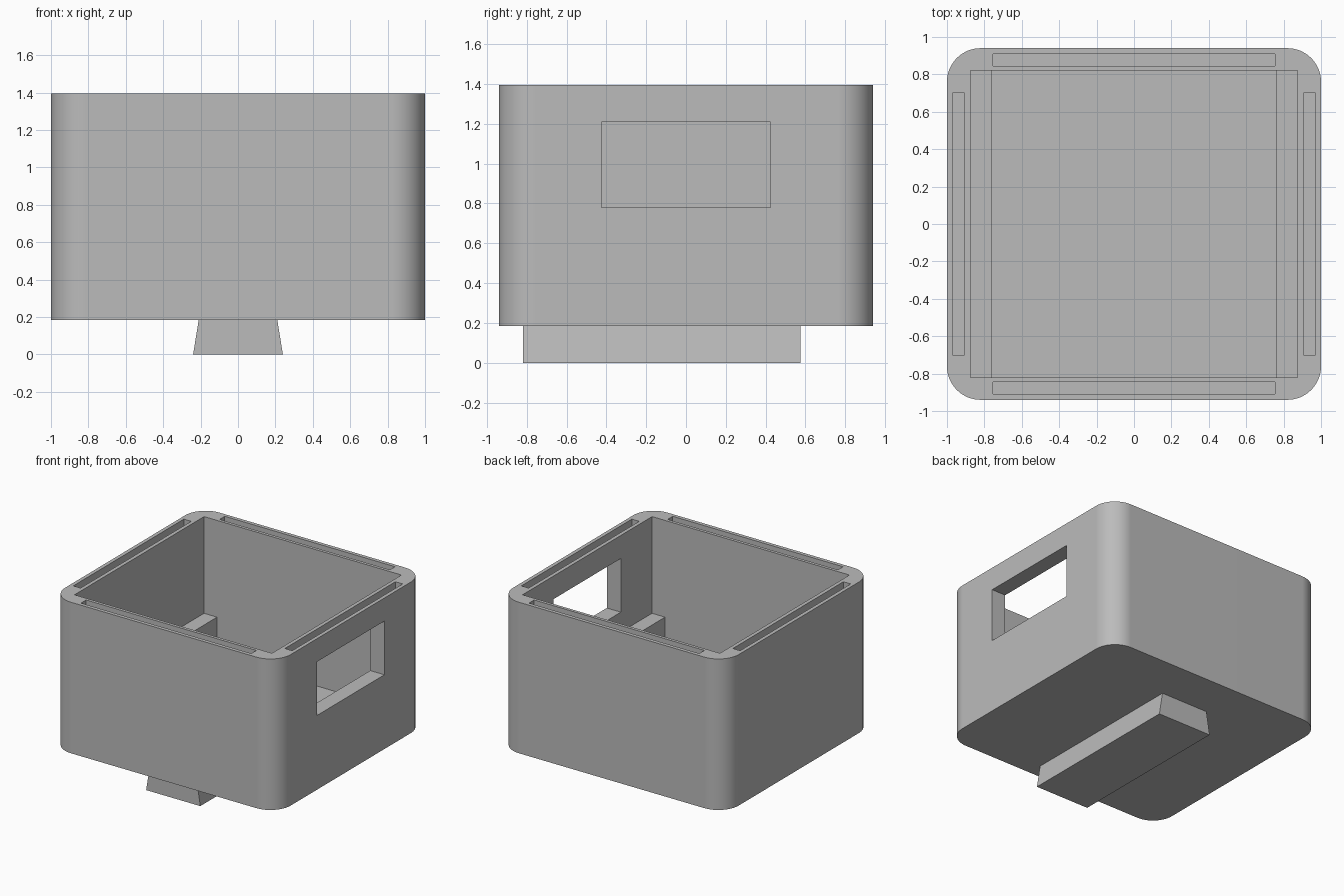
import bpy, bmesh, math

if "Cube" in bpy.data.objects:
    bpy.data.objects.remove(bpy.data.objects["Cube"], do_unlink=True)

BASE, TOP = 0.185, 1.395      # underside and rim of the box
HX, HY, RADIUS = 1.0, 0.94, 0.18
CX, CY, LEDGE = 0.875, 0.82, 0.76

grey = bpy.data.materials.new("plain grey")
grey.use_nodes = True
grey.diffuse_color = (0.5, 0.5, 0.5, 1)
grey.node_tree.nodes["Principled BSDF"].inputs["Base Color"].default_value = (0.5, 0.5, 0.5, 1)


def extrude(name, outline, offset):
    """Make a solid by sweeping a closed outline along an offset."""
    bm = bmesh.new()
    face = bm.faces.new([bm.verts.new(p) for p in outline])
    swept = bmesh.ops.extrude_face_region(bm, geom=[face])["geom"]
    verts = [v for v in swept if isinstance(v, bmesh.types.BMVert)]
    bmesh.ops.translate(bm, verts=verts, vec=offset)
    bmesh.ops.recalc_face_normals(bm, faces=bm.faces)
    mesh = bpy.data.meshes.new(name)
    bm.to_mesh(mesh)
    bm.free()
    mesh.materials.append(grey)
    obj = bpy.data.objects.new(name, mesh)
    bpy.context.collection.objects.link(obj)
    return obj


def block(name, x0, x1, y0, y1, z0, z1):
    outline = [(x0, y0, z0), (x1, y0, z0), (x1, y1, z0), (x0, y1, z0)]
    return extrude(name, outline, (0, 0, z1 - z0))


def carve(target, cutter):
    """Subtract a cutter from the target, then discard it."""
    cutter.hide_render = True
    mod = target.modifiers.new("carve", "BOOLEAN")
    mod.operation, mod.solver, mod.object = "DIFFERENCE", "EXACT", cutter
    bpy.context.view_layer.objects.active = target
    bpy.ops.object.modifier_apply(modifier=mod.name)
    bpy.data.objects.remove(cutter, do_unlink=True)


# Box with rounded upright corners
outline = []
STEPS = 16
for quarter, (sx, sy) in enumerate([(1, 1), (-1, 1), (-1, -1), (1, -1)]):
    for i in range(STEPS + 1):
        a = (quarter + i / STEPS) * math.pi / 2
        outline.append((sx * (HX - RADIUS) + RADIUS * math.cos(a),
                        sy * (HY - RADIUS) + RADIUS * math.sin(a), BASE))
box = extrude("box_body", outline, (0, 0, TOP - BASE))

# Cavity: wide above the side ledges, narrower below them
carve(box, block("upper_cavity", -CX, CX, -CY, CY, 0.62, TOP + 0.1))
carve(box, block("lower_cavity", -LEDGE, LEDGE, -CY, CY, 0.305, 0.7))

# Window through the left wall
carve(box, block("window", 0.8, 1.1, -0.425, 0.425, 0.78, 1.21))

# Grooves in the rim, one along each wall
FLOOR = TOP - 0.12
for s in (-1, 1):
    x0, x1 = sorted((s * 0.905, s * 0.97))
    carve(box, block("side_groove", x0, x1, -0.7, 0.7, FLOOR, TOP + 0.1))
    y0, y1 = sorted((s * 0.845, s * 0.91))
    carve(box, block("end_groove", -0.755, 0.755, y0, y1, FLOOR, TOP + 0.1))

# Smooth corners, flat walls
bpy.ops.object.select_all(action="DESELECT")
box.select_set(True)
bpy.context.view_layer.objects.active = box
bpy.ops.object.shade_smooth_by_angle(angle=math.radians(30))
weighted = box.modifiers.new("flat_walls", "WEIGHTED_NORMAL")
weighted.keep_sharp = True

# Dovetail rail under the box
extrude("dovetail_rail", [(-0.24, -0.82, 0), (0.24, -0.82, 0),
                          (0.21, -0.82, BASE), (-0.21, -0.82, BASE)], (0, 1.395, 0))
